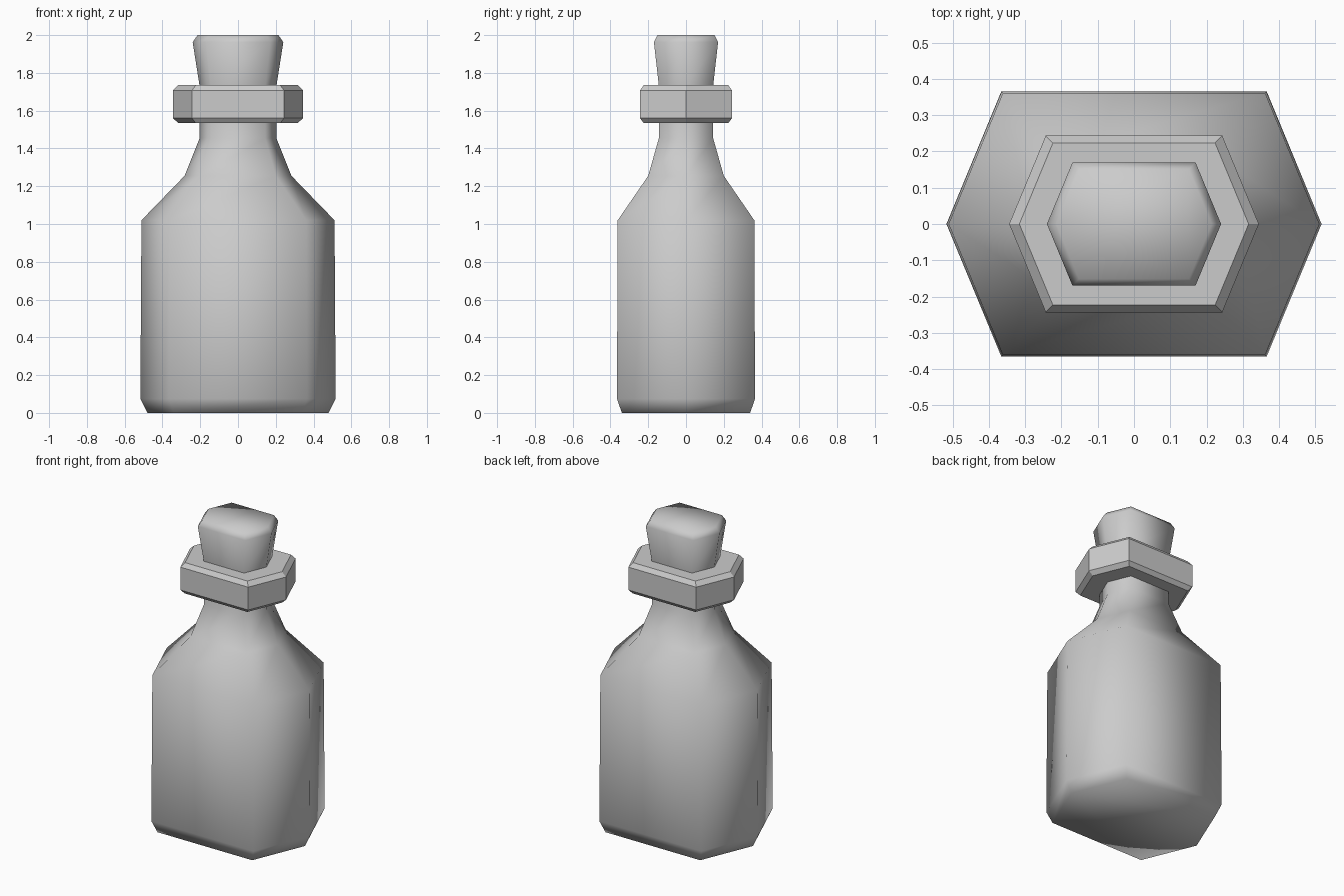
import bpy, bmesh, math

if "Cube" in bpy.data.objects:
    bpy.data.objects.remove(bpy.data.objects["Cube"])

grey = bpy.data.materials.new("plain_grey")
grey.use_nodes = True
grey.diffuse_color = (0.6, 0.6, 0.6, 1)
grey.node_tree.nodes["Principled BSDF"].inputs["Base Color"].default_value = (0.6, 0.6, 0.6, 1)

# Elongated hexagon: eight-sided circle without its front and back corners
ANGLES = [math.radians(a) for a in (0, 45, 135, 180, 225, 315)]


def hex_loft(name, profile, smooth, cap_bottom=True, cap_top=True):
    """Stack hexagonal rings given as (radius, height) and skin them."""
    bm = bmesh.new()
    rings = [[bm.verts.new((r * math.cos(a), r * math.sin(a), z)) for a in ANGLES]
             for r, z in profile]
    for low, high in zip(rings, rings[1:]):
        for i in range(len(ANGLES)):
            j = (i + 1) % len(ANGLES)
            bm.faces.new((low[i], low[j], high[j], high[i]))
    if cap_bottom:
        bm.faces.new(rings[0][::-1])
    if cap_top:
        bm.faces.new(rings[-1])
    for face in bm.faces:
        face.smooth = smooth
    mesh = bpy.data.meshes.new(name)
    bm.to_mesh(mesh)
    bm.free()
    mesh.materials.append(grey)
    obj = bpy.data.objects.new(name, mesh)
    bpy.context.collection.objects.link(obj)
    return obj


# Bottle with chamfered base, sloped shoulders and straight neck
hex_loft("bottle_body",
         [(0.48, 0), (0.517, 0.075), (0.511, 1.02), (0.283, 1.255),
          (0.203, 1.455), (0.203, 1.65)],
         smooth=True, cap_top=False)

# Chamfered collar around the neck
hex_loft("neck_collar",
         [(0.317, 1.535), (0.344, 1.56), (0.344, 1.708), (0.316, 1.735)],
         smooth=False)

# Stopper flaring towards its rounded top
hex_loft("stopper",
         [(0.203, 1.65), (0.204, 1.735), (0.24, 1.963), (0.214, 2.0)],
         smooth=True, cap_bottom=False)
